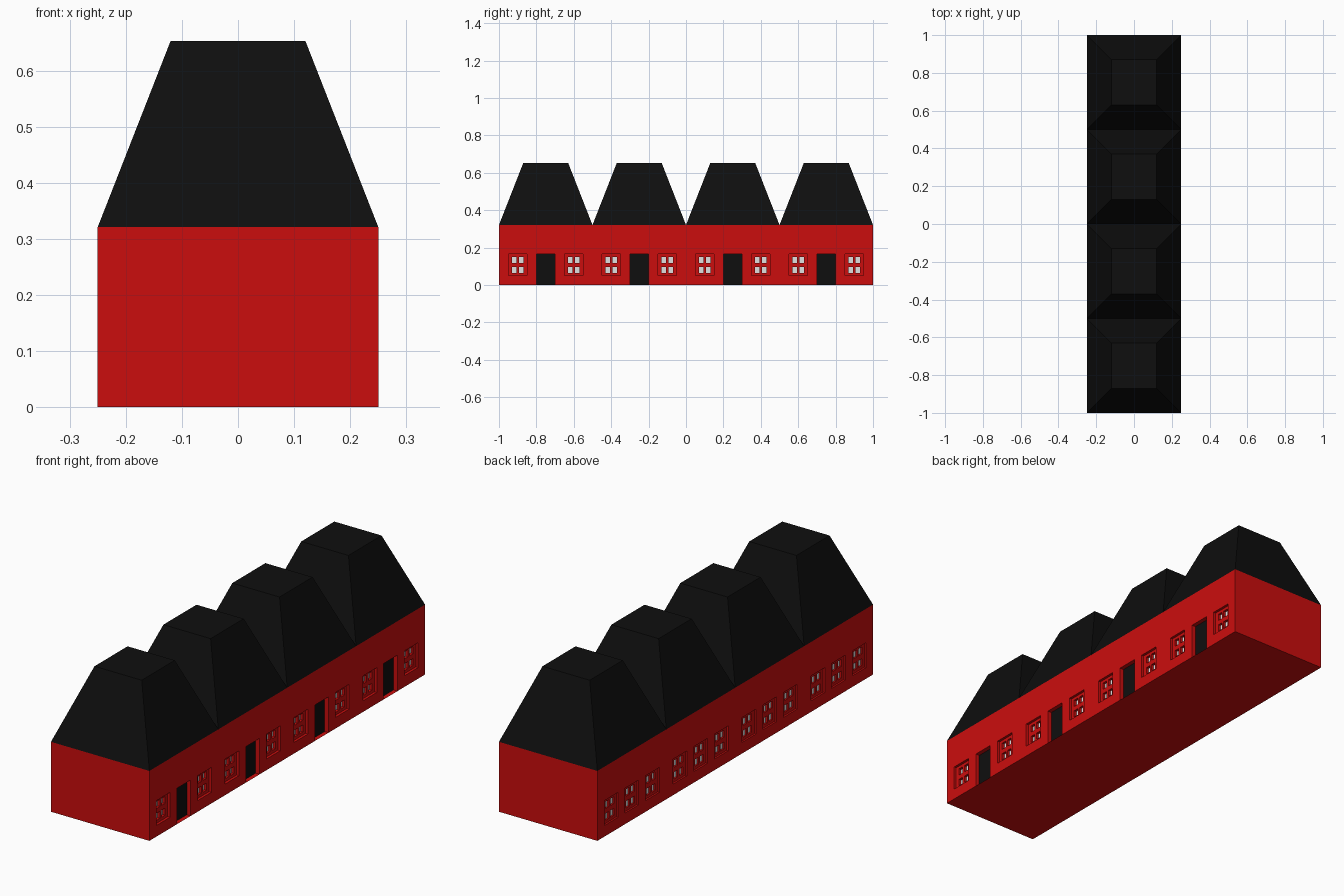
import bpy, bmesh
from mathutils import Vector

cube = bpy.data.objects.get("Cube")
if cube:
    bpy.data.objects.remove(cube, do_unlink=True)


def material(name, rgb):
    mat = bpy.data.materials.new(name)
    mat.use_nodes = True
    mat.diffuse_color = (*rgb, 1)
    mat.node_tree.nodes["Principled BSDF"].inputs["Base Color"].default_value = (*rgb, 1)
    return mat


red = material("wall red", (0.6, 0.004, 0.004))
black = material("roof black", (0.0045, 0.0045, 0.0045))
white = material("window white", (0.75, 0.75, 0.75))
PALETTE = [red, black, white]
RED, BLACK, WHITE = range(3)

# Shared dimensions
HALF_W, HALF_L, EAVE, TOP = 0.25, 1.0, 0.321, 0.653
HOUSE, RIDGE = 0.5, 0.12
HOUSES = [-0.75, -0.25, 0.25, 0.75]
WIN_Z, WIN_W, WIN_H = 0.108, 0.05, 0.057
PANE_Y, PANE_Z = (0.006, 0.031), (0.011, 0.043)
DOOR_W, DOOR_H = 0.05, 0.165


def finish(name, bm, mats):
    mesh = bpy.data.meshes.new(name)
    bm.to_mesh(mesh)
    bm.free()
    for m in mats:
        mesh.materials.append(m)
    obj = bpy.data.objects.new(name, mesh)
    bpy.context.collection.objects.link(obj)
    return obj


def quad(bm, points, outward, mat=RED):
    face = bm.faces.new([bm.verts.new(p) for p in points])
    face.material_index = mat
    face.normal_update()
    if face.normal.dot(Vector(outward)) < 0:
        face.normal_flip()


def facade(name, side, windows, doors, recess):
    """Long wall stepped inwards at its windows, panes and doors."""
    def cell(y, z):
        for c in doors:
            if abs(y - c) < DOOR_W and z < DOOR_H:
                return 0.02, BLACK
        for c in windows:
            dy, dz = abs(y - c), abs(z - WIN_Z)
            if dy < WIN_W and dz < WIN_H:
                if PANE_Y[0] < dy < PANE_Y[1] and PANE_Z[0] < dz < PANE_Z[1]:
                    return recess * 2, WHITE
                return recess, RED
        return 0, RED

    # Grid lines along every opening edge
    ys = {-HALF_L, HALF_L}
    for c in windows:
        ys |= {round(c + s * d, 4) for s in (-1, 1) for d in (WIN_W, *PANE_Y)}
    for c in doors:
        ys |= {round(c + s * DOOR_W, 4) for s in (-1, 1)}
    zs = {0, EAVE, DOOR_H}
    zs |= {round(WIN_Z + s * d, 4) for s in (-1, 1) for d in (WIN_H, *PANE_Z)}
    ys, zs = sorted(ys), sorted(zs)
    cells = {(i, j): cell((ys[i] + ys[i + 1]) / 2, (zs[j] + zs[j + 1]) / 2)
             for i in range(len(ys) - 1) for j in range(len(zs) - 1)}

    bm = bmesh.new()
    for (i, j), (depth, mat) in cells.items():
        x = side * (HALF_W - depth)
        y0, y1, z0, z1 = ys[i], ys[i + 1], zs[j], zs[j + 1]
        quad(bm, [(x, y0, z0), (x, y1, z0), (x, y1, z1), (x, y0, z1)], (side, 0, 0), mat)
        # Reveals between neighbouring depths, facing the deeper cell
        for key, a, b, axis in (((i + 1, j), (y1, z0), (y1, z1), (0, 1, 0)),
                                ((i, j + 1), (y0, z1), (y1, z1), (0, 0, 1))):
            other = cells.get(key, (depth, mat))[0]
            if other != depth:
                x2 = side * (HALF_W - other)
                facing = Vector(axis) * (1 if other > depth else -1)
                quad(bm, [(x, *a), (x, *b), (x2, *b), (x2, *a)], facing)
    bmesh.ops.remove_doubles(bm, verts=bm.verts, dist=1e-5)
    finish(name, bm, PALETTE)


# Door side and plain window side
facade("door_side_wall", 1, [h + d for h in HOUSES for d in (-0.15, 0.15)], HOUSES, 0.012)
facade("window_side_wall", -1, [h + d for h in HOUSES for d in (-0.15, 0, 0.15)], [], 0.008)

# End walls and floor
bm = bmesh.new()
for s in (-1, 1):
    y = s * HALF_L
    quad(bm, [(-HALF_W, y, 0), (HALF_W, y, 0), (HALF_W, y, EAVE), (-HALF_W, y, EAVE)], (0, s, 0))
quad(bm, [(-HALF_W, -HALF_L, 0), (HALF_W, -HALF_L, 0),
          (HALF_W, HALF_L, 0), (-HALF_W, HALF_L, 0)], (0, 0, -1))
finish("end_walls_and_floor", bm, [red])

# One flat-topped hipped roof per house
for n, y in enumerate(HOUSES, 1):
    bm = bmesh.new()
    bmesh.ops.create_cube(bm, size=1)
    for v in bm.verts:
        upper = v.co.z > 0
        scale = RIDGE * 2 if upper else HOUSE
        v.co = (v.co.x * scale, v.co.y * scale + y, TOP if upper else EAVE)
    finish(f"roof_{n}", bm, [black])
